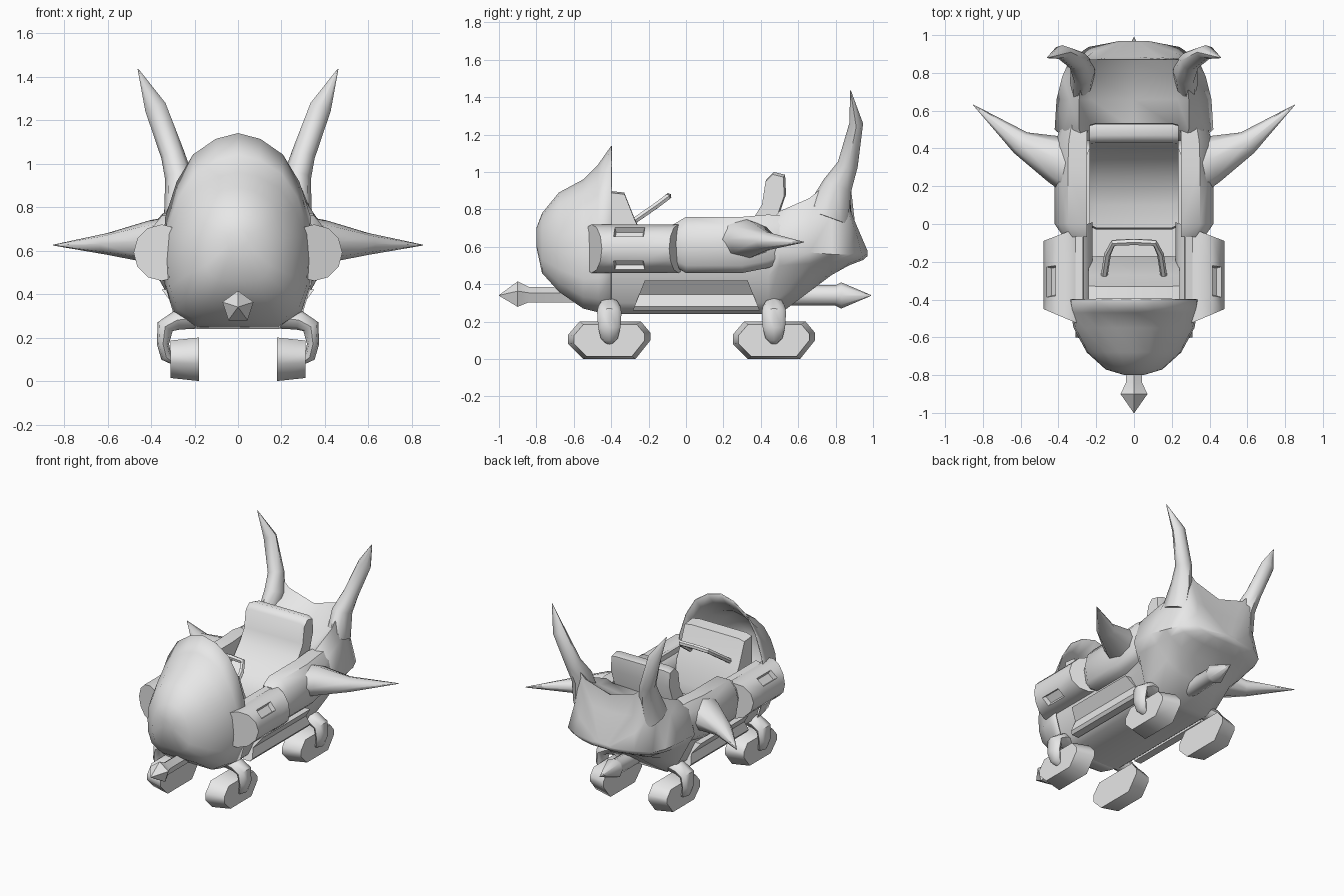
import bpy, bmesh, math
from mathutils import Vector

cube = bpy.data.objects.get("Cube")
if cube:
    bpy.data.objects.remove(cube, do_unlink=True)

grey = bpy.data.materials.new("plain grey")
grey.use_nodes = True
grey.diffuse_color = (.8, .8, .8, 1)
grey.node_tree.nodes["Principled BSDF"].inputs["Base Color"].default_value = (.8, .8, .8, 1)


def loft(name, rings, mirror=False, caps=(True, True), angle=35, edit=None):
    """Skin a list of closed rings, cap the chosen ends and shade the result."""
    bm = bmesh.new()
    loops = [[bm.verts.new(point) for point in ring] for ring in rings]
    for first, second in zip(loops, loops[1:]):
        count = len(first)
        for i in range(count):
            j = (i + 1) % count
            bm.faces.new((first[i], first[j], second[j], second[i]))
    for wanted, loop in zip(caps, (loops[0], loops[-1])):
        if wanted:
            bm.faces.new(loop)
    bmesh.ops.recalc_face_normals(bm, faces=bm.faces[:])
    if edit:
        edit(bm)
    mesh = bpy.data.meshes.new(name)
    bm.to_mesh(mesh)
    bm.free()
    mesh.materials.append(grey)
    obj = bpy.data.objects.new(name, mesh)
    bpy.context.collection.objects.link(obj)
    bpy.ops.object.select_all(action='DESELECT')
    obj.select_set(True)
    bpy.context.view_layer.objects.active = obj
    bpy.ops.object.shade_smooth_by_angle(angle=math.radians(angle))
    if mirror:
        obj.modifiers.new("mirror", 'MIRROR')
    return obj


def both_sides(half):
    """Complete a half section whose ends lie on the centre line."""
    return half + [(-x, z) for x, z in half[-2:0:-1]]


def at_y(y, section, lean=0):
    """Place a section across the model, leaning its upper part forwards."""
    return [(x, y - lean * (z - .56), z) for x, z in section]


def tube(name, path, side, mirror=False, sides=8, angle=50):
    """Tapering limb; each path entry is a point with its two radii."""
    points = [Vector(entry[:3]) for entry in path]
    rings = []
    for i, entry in enumerate(path):
        tangent = (points[min(i + 1, len(points) - 1)] - points[max(i - 1, 0)]).normalized()
        u = tangent.cross(Vector(side)).normalized()
        v = u.cross(tangent)
        ring = []
        for k in range(sides):
            turn = math.tau * k / sides
            ring.append(points[i] + u * entry[3] * math.cos(turn) + v * entry[4] * math.sin(turn))
        rings.append(ring)
    return loft(name, rings, mirror, angle=angle)


def slab(name, profile, half_width, round_off, shrink, angle):
    """Side profile spread across the width, with softened flanks."""
    cy = sum(y for y, z in profile) / len(profile)
    cz = sum(z for y, z in profile) / len(profile)
    rings = []
    for x, s in ((-half_width, shrink), (round_off - half_width, 1),
                 (half_width - round_off, 1), (half_width, shrink)):
        rings.append([(x, cy + (y - cy) * s, cz + (z - cz) * s) for y, z in profile])
    return loft(name, rings, angle=angle)


# Egg-shaped nose shell, open towards the cockpit
egg = both_sides([(0, 0), (.55, 0), (.87, .09), (.98, .23), (1, .4), (.97, .57),
                  (.82, .75), (.6, .89), (.3, .97), (0, 1)])
stations = [(-.8, .05, .6, .7), (-.77, .15, .46, .78), (-.68, .25, .36, .89),
            (-.55, .32, .27, .96), (-.47, .335, .25, 1.04), (-.4, .345, .24, 1.14)]
nose = loft("nose_shell", [at_y(y, [(x * w, low + t * (high - low)) for x, t in egg])
                           for y, w, low, high in stations], caps=(True, False), angle=60)
nose.modifiers.new("thickness", 'SOLIDIFY').thickness = .006

# Tub with an open cockpit, closing into the flared tail
tub = [(0, .24), (.2, .24), (.27, .3), (.31, .44), (.35, .56), (.34, .7), (.27, .72), (.25, .45), (0, .45)]
tail = [
    (.5, 0, [(0, .24), (.2, .24), (.29, .33), (.38, .5), (.42, .57), (.37, .74), (.29, .79), (.24, .77), (0, .76)]),
    (.66, 0, [(0, .36), (.15, .36), (.27, .42), (.36, .51), (.41, .57), (.34, .76), (.29, .86), (.23, .82), (0, .79)]),
    (.78, 0, [(0, .45), (.14, .45), (.25, .47), (.34, .52), (.38, .56), (.31, .77), (.28, .96), (.22, .89), (0, .83)]),
    (.87, 0, [(0, .5), (.13, .5), (.22, .51), (.3, .53), (.34, .56), (.28, .77), (.27, 1.02), (.2, .95), (0, .89)]),
    (.94, .26, [(0, .53), (.1, .53), (.16, .54), (.2, .55), (.24, .57), (.22, .68), (.19, .79), (.13, .78), (0, .77)]),
    (.97, 0, [(0, .55), (.02, .55), (.04, .55), (.06, .56), (.07, .56), (.06, .57), (.04, .58), (.02, .58), (0, .58)])]
loft("hull", [at_y(y, both_sides(tub)) for y in (-.42, -.06, .44)]
     + [at_y(y, both_sides(half), lean) for y, lean, half in tail], angle=55)

# Rounded side rails beside the seat
rail = [(.25, .76), (.35, .76), (.4, .7), (.42, .62), (.4, .5), (.36, .46), (.25, .46)]
loft("side_rail", [at_y(y, [(.25 + (x - .25) * s, .61 + lift + (z - .61) * s) for x, z in rail])
                   for y, s, lift in ((-.07, .72, 0), (0, 1, 0), (.3, 1, 0), (.44, .95, .02), (.56, .75, .04))],
     mirror=True, angle=45)


# Side drums with slanted ends and recessed vents
def cut_vents(bm):
    vents = []
    for face in bm.faces:
        c = face.calc_center_median()
        n = face.normal
        if -.36 < c.y < -.2 and n.x > .6 and abs(n.z) > .6:
            vents.append(face)
    bmesh.ops.inset_individual(bm, faces=vents, thickness=.01, depth=-.03)


drum = [(math.cos(math.tau * k / 12), math.sin(math.tau * k / 12)) for k in range(12)]
loft("side_drum", [[(.35 + .13 * c, y + slant * c, .59 + .13 * s) for c, s in drum]
                   for y, slant in ((-.505, .055), (-.37, -.02), (-.21, -.02), (-.04, -.05))],
     mirror=True, edit=cut_vents)

# Running boards with an undercut upper edge
board = [(.24, .42), (.35, .42), (.295, .345), (.31, .28), (.295, .26), (.24, .26)]
loft("running_board", [[(x, y + lean * (.42 - z), z) for x, z in board]
                       for y, lean in ((-.22, -.4), (.33, .4))], mirror=True, angle=20)

# Cockpit: reclined seat, dashboard and steering loop
slab("seat", [(-.03, .5), (-.02, .55), (.1, .56), (.25, .62), (.36, .75), (.41, .83), (.43, .96),
              (.47, 1), (.53, .985), (.535, .88), (.49, .75), (.47, .5)], .235, .035, .95, 65)
slab("dashboard", [(-.42, .9), (-.33, .89), (-.27, .74), (-.17, .54), (-.17, .44), (-.42, .44)],
     .24, .05, .96, 35)
tube("steering_loop", [(.16, -.29, .73, .018, .018), (.14, -.16, .82, .018, .018),
                       (.11, -.1, .865, .018, .018), (0, -.095, .87, .018, .018)],
     (0, .6, -.8), mirror=True, sides=6)

# Swept tail horns and side spikes
tube("tail_horn", [(.28, .75, .76, .06, .12), (.27, .81, .93, .065, .08), (.3, .865, 1.04, .055, .055),
                   (.38, .91, 1.26, .05, .037), (.46, .88, 1.435, .002, .002)], (0, 1, 0), mirror=True)
tube("side_spike", [(.28, .29, .64, .16, .12), (.4, .34, .64, .13, .1),
                    (.6, .43, .63, .065, .05), (.85, .63, .625, .002, .002)], (0, 0, 1), mirror=True, angle=65)

# Pointed rods through the underside
tube("front_rod", [(0, -.45, .34, .045, .045), (0, -.84, .34, .045, .045),
                   (0, -.9, .34, .075, .075), (0, -1, .34, .002, .002)], (1, 0, 0), sides=5)
tube("rear_rod", [(0, .45, .34, .055, .055), (0, .8, .34, .055, .055),
                  (0, .83, .34, .07, .07), (0, .99, .34, .002, .002)], (0, 0, 1))

# Hooked legs and chunky foot pads
pad = [(-.16, .2), (.17, .2), (.22, .14), (.22, .1), (.14, 0), (-.14, 0), (-.22, .08), (-.22, .13)]
for end, y in (("front", -.41), ("rear", .47)):
    tube(end + "_leg", [(.2, y, .29, .05, .05), (.28, y, .28, .045, .06), (.335, y, .25, .04, .065),
                        (.345, y, .17, .028, .06), (.33, y, .11, .025, .045), (.3, y, .085, .01, .02)],
         (0, 1, 0), mirror=True)
    loft(end + "_foot_pad", [[(x, y + dy * s, .1 + (z - .1) * s) for dy, z in pad]
                             for x, s in ((.18, 1), (.31, .86))], mirror=True, angle=60)
